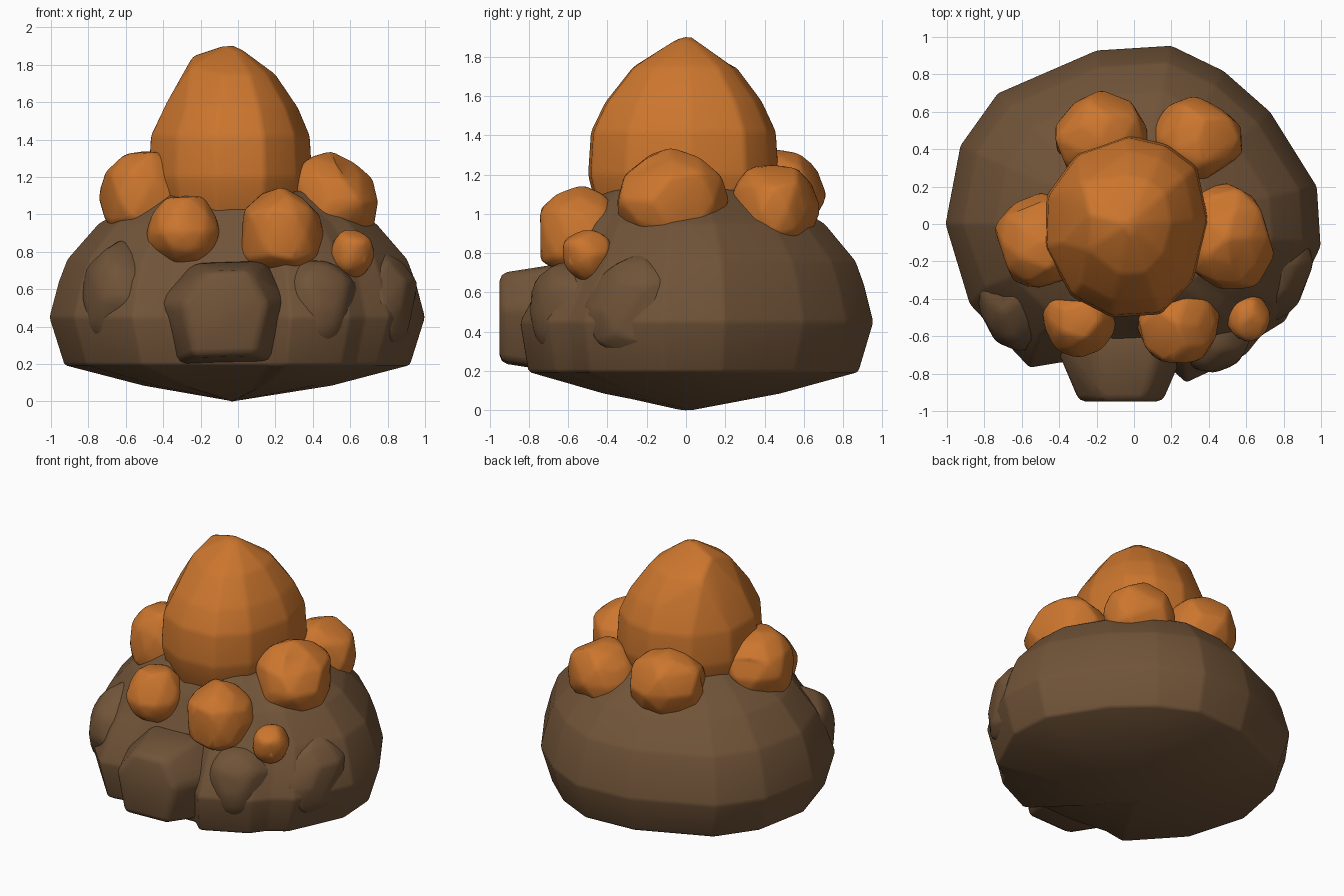
import bpy, bmesh, math, random
from mathutils import Vector

cube = bpy.data.objects.get("Cube")
if cube:
    bpy.data.objects.remove(cube, do_unlink=True)


def material(name, rgb):
    m = bpy.data.materials.new(name)
    m.use_nodes = True
    m.diffuse_color = (*rgb, 1)
    m.node_tree.nodes["Principled BSDF"].inputs["Base Color"].default_value = (*rgb, 1)
    return m


brown = material("earth brown", (0.165, 0.088, 0.04))
orange = material("ore orange", (0.6, 0.18, 0.027))


def finish(name, bm, mat, bevel):
    """Turn a faceted bmesh into a softly worn rock."""
    bmesh.ops.recalc_face_normals(bm, faces=bm.faces)
    mesh = bpy.data.meshes.new(name)
    bm.to_mesh(mesh)
    bm.free()
    mesh.materials.append(mat)
    mesh.shade_smooth()
    ob = bpy.data.objects.new(name, mesh)
    bpy.context.collection.objects.link(ob)
    mod = ob.modifiers.new("worn edges", "BEVEL")
    mod.width = bevel
    mod.segments = 2
    mod.limit_method = "ANGLE"
    mod.angle_limit = math.radians(8)


def hull(name, points, mat, bevel, flatten=9):
    """Wrap points in a convex rock, merging nearly flat faces."""
    bm = bmesh.new()
    for p in points:
        bm.verts.new(p)
    res = bmesh.ops.convex_hull(bm, input=bm.verts)
    inside = [v for v in res["geom_interior"] if isinstance(v, bmesh.types.BMVert)]
    bmesh.ops.delete(bm, geom=inside, context="VERTS")
    bmesh.ops.dissolve_limit(bm, angle_limit=math.radians(flatten),
                             verts=bm.verts, edges=bm.edges)
    finish(name, bm, mat, bevel)


def rock(name, lo, hi, mat, seed, bevel, pad=0.012):
    """Irregular boulder that fills the box from lo to hi."""
    rng = random.Random(seed)
    bm = bmesh.new()
    bmesh.ops.create_icosphere(bm, subdivisions=2, radius=1)
    pts = [v.co * rng.uniform(0.9, 1.1) for v in bm.verts]
    bm.free()
    out = [Vector() for _ in pts]
    for a in range(3):
        low, high = min(p[a] for p in pts), max(p[a] for p in pts)
        size = hi[a] - lo[a] + 2 * pad
        for p, q in zip(pts, out):
            q[a] = lo[a] - pad + (p[a] - low) / (high - low) * size
    hull(name, out, mat, bevel, 13)


def stack(name, outline, rings, tip, foot, mat, bevel):
    """Skin an outline through rings of (scale, front scale, height)."""
    bm = bmesh.new()
    loops = [[bm.verts.new((x * s, y * (f if y < 0 else s), z)) for x, y in outline]
             for s, f, z in rings]
    n = len(outline)
    for a, b in zip(loops, loops[1:]):
        for i in range(n):
            j = (i + 1) % n
            bm.faces.new((a[i], a[j], b[j], b[i]))
    for loop, end in ((loops[0], foot), (loops[-1], tip)):
        v = bm.verts.new(end)
        for i in range(n):
            bm.faces.new((loop[i], loop[(i + 1) % n], v))
    finish(name, bm, mat, bevel)


# Earth mound, with valleys between the boulders along its front
mound = [(1, -0.12), (0.98, 0.2), (0.73, 0.6), (0.48, 0.82), (0.2, 0.955), (-0.2, 0.93),
         (-0.73, 0.7), (-0.93, 0.42), (-1.01, 0), (-0.88, -0.43), (-0.56, -0.77),
         (-0.38, -0.74), (-0.1, -0.77), (0.18, -0.76), (0.28, -0.85), (0.6, -0.7),
         (0.68, -0.6), (0.81, -0.52)]
stack("earth_mound", mound,
      [(0.5, 0.5, 0.085), (0.92, 0.95, 0.195), (1, 1, 0.45), (0.95, 0.88, 0.64),
       (0.905, 0.78, 0.76), (0.74, 0.66, 0.95), (0.45, 0.5, 1.12)],
      (0, 0, 1.2), (-0.03, 0, -0.005), brown, 0.035)

# Front boulder, narrowing towards its flat face
face = [(-0.3, 0.52), (-0.17, 0.69), (0.06, 0.7), (0.16, 0.52), (0.1, 0.25), (-0.24, 0.24)]
slab = [(x, -0.95, z) for x, z in face]
slab += [(-0.07 + (x + 0.07) * 1.7, -0.58, 0.47 + (z - 0.47) * 1.25) for x, z in face]
hull("front_boulder", slab, brown, 0.04)

# Low boulders swelling from the mound's front corners
swells = {
    "right_boulder": ((-0.83, -0.68, 0.25), (-0.38, -0.1, 0.87)),
    "left_front_boulder": ((0.2, -0.79, 0.25), (0.66, -0.25, 0.75)),
    "left_side_boulder": ((0.6, -0.52, 0.25), (0.95, 0.05, 0.8)),
}
for i, (name, (lo, hi)) in enumerate(swells.items()):
    rock(name, lo, hi, brown, 30 + i, 0.03)

# Large central ore dome: faceted rings, a peak and a raised shoulder ridge
dome = [(0.42, 0.02), (0.36, 0.3), (0.2, 0.42), (0, 0.465), (-0.27, 0.37), (-0.43, 0.15),
        (-0.44, -0.12), (-0.3, -0.38), (-0.09, -0.49), (0.17, -0.475), (0.34, -0.3)]
rings = [(0.92, 1.0), (1.02, 1.2), (0.99, 1.42), (0.84, 1.57), (0.55, 1.75)]
crown = [(x * s - 0.03, y * s, z) for s, z in rings for x, y in dome]
crown += [(-0.03, 0, 1.92), (-0.25, -0.14, 1.79), (-0.24, 0.05, 1.85), (-0.28, 0.22, 1.76)]
hull("central_ore", crown, orange, 0.02, 10)

# Smaller ore lumps around the dome
lumps = {
    "right_ore": ((-0.74, -0.33, 0.86), (-0.27, 0.16, 1.33)),
    "left_ore": ((0.25, -0.34, 0.82), (0.74, 0.21, 1.33)),
    "front_right_ore": ((-0.48, -0.71, 0.73), (-0.11, -0.34, 1.09)),
    "front_left_ore": ((0.02, -0.74, 0.68), (0.45, -0.32, 1.14)),
    "small_ore": ((0.5, -0.62, 0.66), (0.72, -0.39, 0.91)),
    "back_right_ore": ((-0.41, 0.24, 0.86), (0.07, 0.71, 1.32)),
    "back_left_ore": ((0.1, 0.22, 0.8), (0.57, 0.68, 1.24)),
}
for i, (name, (lo, hi)) in enumerate(lumps.items()):
    rock(name, lo, hi, orange, 11 + i, 0.02)
